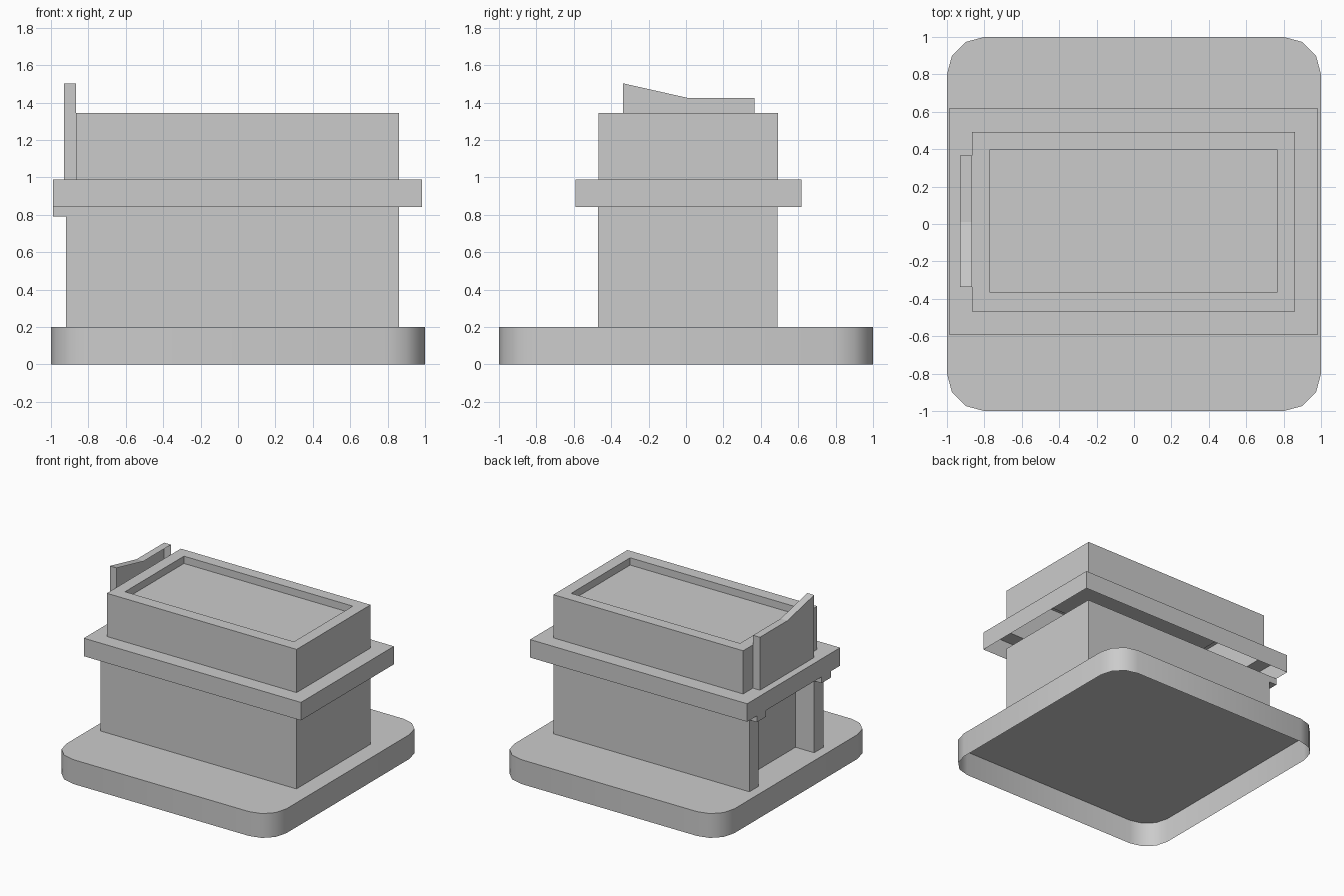
import bpy, bmesh, math

if "Cube" in bpy.data.objects:
    bpy.data.objects.remove(bpy.data.objects["Cube"])


def loft(name, rings, cap_start=False, cap_end=False):
    """Skin a stack of matching point rings, optionally closing the ends."""
    bm = bmesh.new()
    loops = [[bm.verts.new(p) for p in ring] for ring in rings]
    n = len(loops[0])
    for a, b in zip(loops, loops[1:]):
        for i in range(n):
            j = (i + 1) % n
            bm.faces.new((a[i], a[j], b[j], b[i]))
    if cap_start:
        bm.faces.new(loops[0][::-1])
    if cap_end:
        bm.faces.new(loops[-1])
    mesh = bpy.data.meshes.new(name)
    bm.to_mesh(mesh)
    bm.free()
    obj = bpy.data.objects.new(name, mesh)
    bpy.context.collection.objects.link(obj)
    return obj


def at_z(outline, z):
    return [(x, y, z) for x, y in outline]


def rect(x0, x1, y0, y1, z):
    return at_z([(x0, y0), (x1, y0), (x1, y1), (x0, y1)], z)


# Rounded base slab, open underneath
R, SEG = 0.2, 3
outline = []
for k, (sx, sy) in enumerate([(1, 1), (-1, 1), (-1, -1), (1, -1)]):
    for s in range(SEG + 1):
        a = math.radians(90 * (k + s / SEG))
        outline.append((sx * (1 - R) + R * math.cos(a), sy * (1 - R) + R * math.sin(a)))
base = loft("base_slab", [at_z(outline, 0), at_z(outline, 0.2)], cap_end=True)
bpy.context.view_layer.objects.active = base
base.select_set(True)
bpy.ops.object.shade_smooth_by_angle(angle=math.radians(40))

# Lower walls with a recessed entrance between two posts on the left side
walls = [(-0.92, -0.47), (0.86, -0.47), (0.86, 0.49), (-0.92, 0.49),
         (-0.92, 0.37), (-0.75, 0.37), (-0.75, -0.35), (-0.92, -0.35)]
loft("lower_walls", [at_z(walls, 0.2), at_z(walls, 0.842)])

# Ledge, upper walls, parapet and sunken roof as one shell open underneath
loft("ledge_and_roof", [
    rect(-0.988, 0.985, -0.59, 0.617, 0.842),
    rect(-0.988, 0.985, -0.59, 0.617, 0.99),
    rect(-0.865, 0.86, -0.467, 0.493, 0.99),
    rect(-0.865, 0.86, -0.467, 0.493, 1.345),
    rect(-0.77, 0.765, -0.367, 0.398, 1.345),
    rect(-0.77, 0.765, -0.367, 0.398, 1.285),
], cap_end=True)

# Small brackets under the ledge in front of each post
for side, y0, y1 in (("front", -0.47, -0.35), ("back", 0.37, 0.49)):
    loft(side + "_bracket", [rect(-0.988, -0.92, y0, y1, 0.79),
                             rect(-0.988, -0.92, y0, y1, 0.842)],
         cap_start=True)

# Sloped sign panel standing on the ledge, open towards the building
profile = [(0.367, 0.99), (-0.337, 0.99), (-0.337, 1.503), (0.01, 1.425), (0.367, 1.425)]
loft("sign_panel", [[(x, y, z) for y, z in profile] for x in (-0.867, -0.929)],
     cap_end=True)
